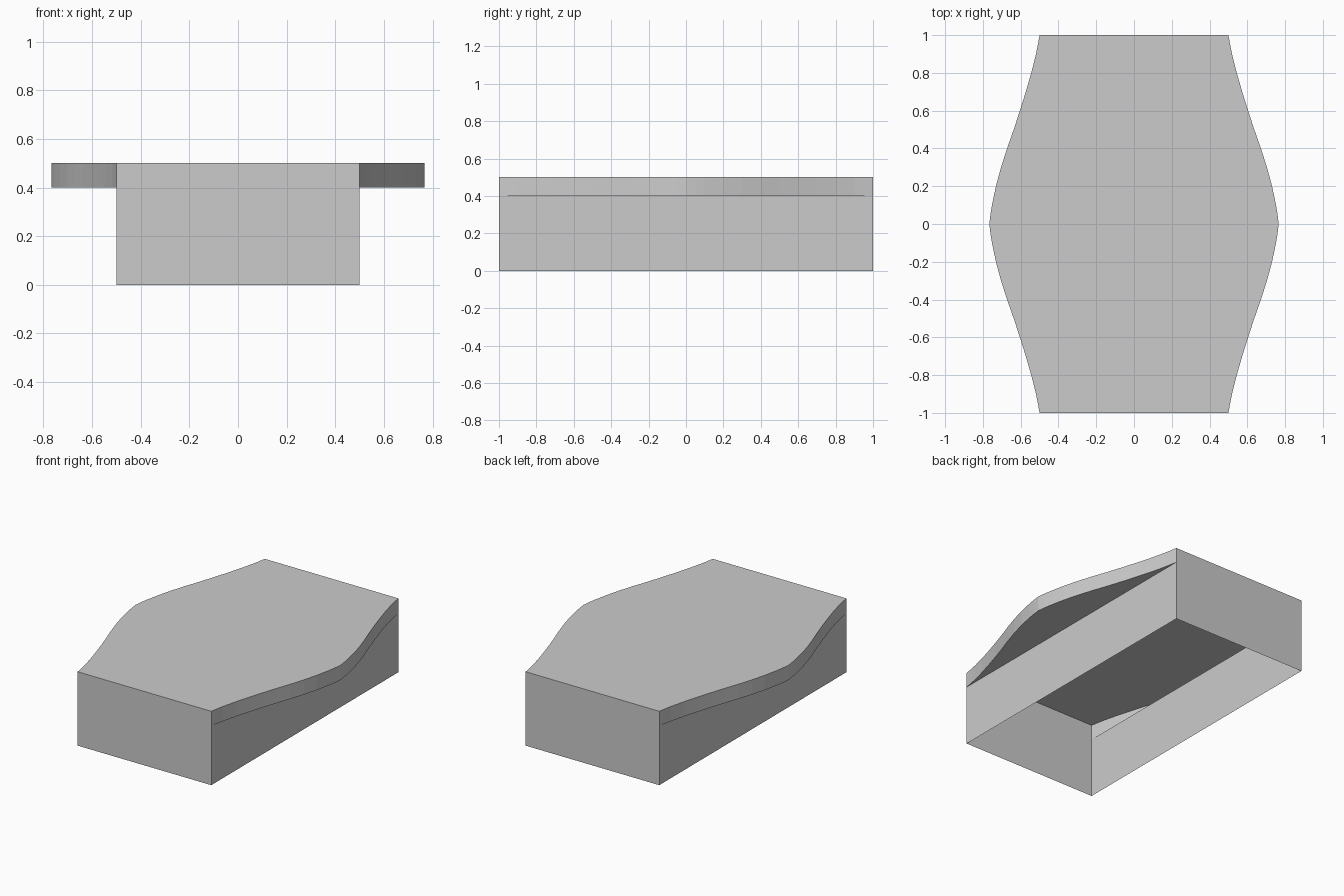
import bpy, bmesh

if "Cube" in bpy.data.objects:
    bpy.data.objects.remove(bpy.data.objects["Cube"])

# Half-width of the bulging rim, from the middle (y = 0) to the end (y = 1)
HALF = [(0, .766), (.05, .76), (.1, .752), (.2, .731), (.3, .704), (.4, .672), (.5, .637),
        (.6, .604), (.7, .573), (.8, .544), (.9, .519), (.95, .509), (1, .5)]
PROFILE = [(-y, w) for y, w in reversed(HALF[1:])] + HALF
BODY, SHELF, TOP = .5, .4, .5

bm = bmesh.new()


def face(points):
    bm.faces.new([bm.verts.new(p) for p in points])


def both_sides(points):
    """Add a face and its mirror image across x = 0."""
    face(points)
    face([(-x, y, z) for x, y, z in reversed(points)])


# Top plate
right = [(w, y, TOP) for y, w in PROFILE]
left = [(-w, y, TOP) for y, w in reversed(PROFILE)]
face(right + left)

# Curved rim bands
for (y0, w0), (y1, w1) in zip(PROFILE, PROFILE[1:]):
    both_sides([(w0, y0, SHELF), (w1, y1, SHELF), (w1, y1, TOP), (w0, y0, TOP)])

# Underside of the overhang
both_sides([(w, y, SHELF) for y, w in reversed(PROFILE)])

# Straight side walls, open at the bottom
both_sides([(BODY, -1, 0), (BODY, 1, 0), (BODY, 1, SHELF), (BODY, -1, SHELF)])

# End walls
face([(-BODY, -1, 0), (BODY, -1, 0), (BODY, -1, TOP), (-BODY, -1, TOP)])
face([(BODY, 1, 0), (-BODY, 1, 0), (-BODY, 1, TOP), (BODY, 1, TOP)])

bmesh.ops.remove_doubles(bm, verts=bm.verts, dist=1e-4)
mesh = bpy.data.meshes.new("bulged_shell")
bm.to_mesh(mesh)
bm.free()
shell = bpy.data.objects.new("bulged_shell", mesh)
bpy.context.collection.objects.link(shell)
